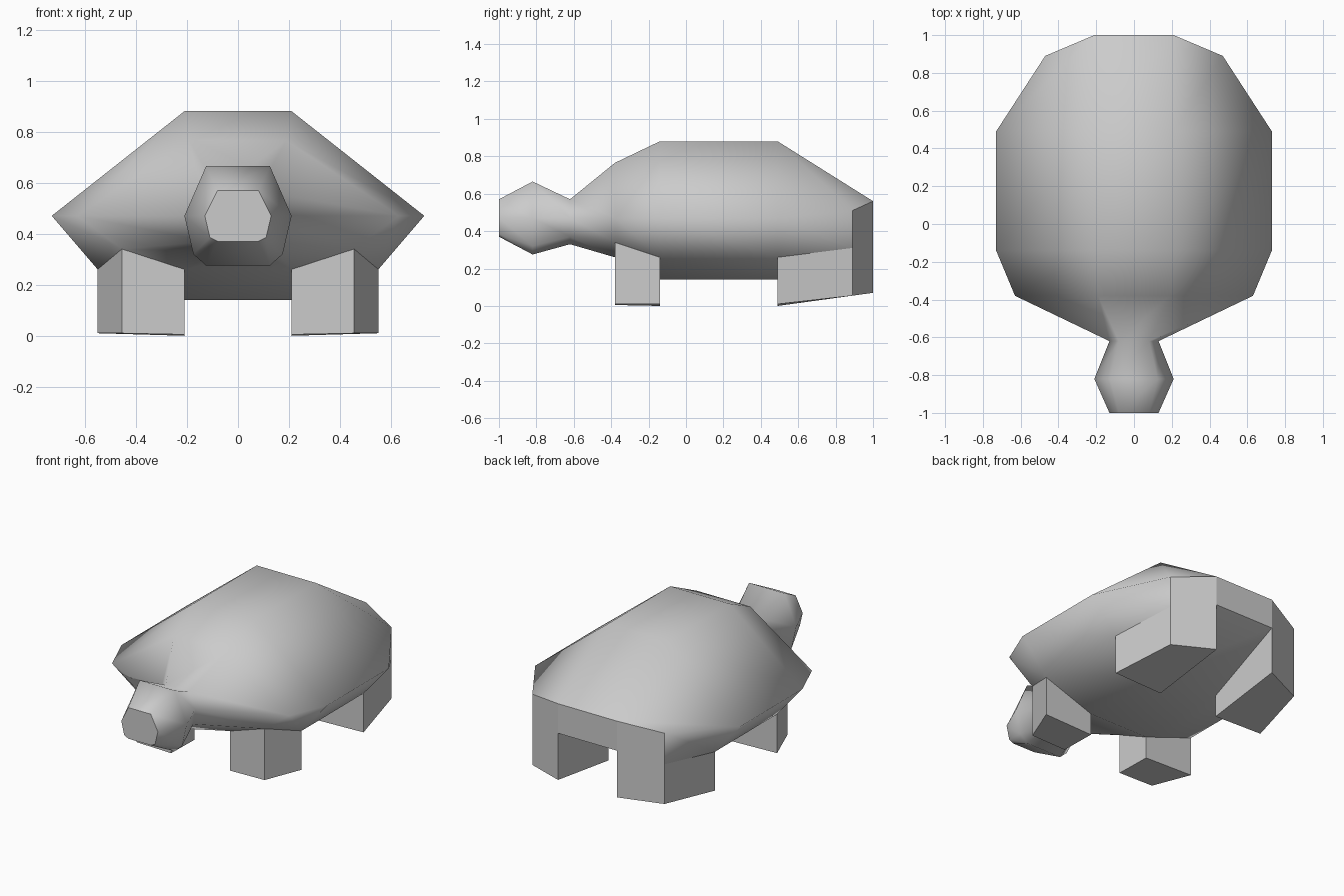
import bpy, bmesh

if "Cube" in bpy.data.objects:
    bpy.data.objects.remove(bpy.data.objects["Cube"])


def finish(bm, name):
    bmesh.ops.recalc_face_normals(bm, faces=bm.faces)
    me = bpy.data.meshes.new(name)
    bm.to_mesh(me)
    bm.free()
    ob = bpy.data.objects.new(name, me)
    bpy.context.collection.objects.link(ob)
    return ob


# Half cross-sections from nose to tail: top, side, lower flank, belly
half = [
    [(.08, -1, .57), (.13, -1, .47), (.11, -1, .385), (.08, -1, .37)],
    [(.125, -.82, .665), (.21, -.82, .47), (.175, -.82, .32), (.125, -.82, .275)],
    [(.08, -.62, .57), (.13, -.62, .47), (.115, -.62, .37), (.08, -.62, .33)],
    [(.19, -.38, .765), (.63, -.38, .47), (.455, -.38, .34), (.21, -.38, .26)],
    [(.21, -.14, .88), (.73, -.14, .47), (.55, -.14, .26), (.21, -.14, .14)],
    [(.21, .49, .88), (.73, .49, .47), (.55, .49, .26), (.21, .49, .14)],
    [(.21, 1, .56), (.47, .89, .51), (.47, .89, .31), (.21, 1, .37)],
]

# Head, neck and shell as one lofted skin, open where the legs join
bm = bmesh.new()
rings = []
for h in half:
    right = [bm.verts.new(p) for p in h]
    left = [bm.verts.new((-x, y, z)) for x, y, z in reversed(h)]
    rings.append(right + left)
for i, (a, b) in enumerate(zip(rings, rings[1:])):
    for j in range(8):
        if i in (3, 5) and j in (2, 4):
            continue
        k = (j + 1) % 8
        f = bm.faces.new((a[j], a[k], b[k], b[j]))
        f.smooth = True
# Flat end caps
for r in (rings[0], rings[-1]):
    for idx in ((0, 1, 2, 3), (0, 3, 4, 7), (4, 5, 6, 7)):
        bm.faces.new([r[i] for i in idx])
finish(bm, "shell_and_head")


# Legs dropped straight down from the belly corners
def leg(name, i, foot_z, side):
    a, b = half[i], half[i + 1]
    top = [a[3], a[2], b[2], b[3]]
    bm = bmesh.new()
    up = [bm.verts.new((side * x, y, z)) for x, y, z in top]
    dn = [bm.verts.new((side * p[0], p[1], z)) for p, z in zip(top, foot_z)]
    for j in range(4):
        k = (j + 1) % 4
        bm.faces.new((up[j], up[k], dn[k], dn[j]))
    bm.faces.new(dn)
    finish(bm, name)


for side, label in ((1, "right"), (-1, "left")):
    leg("front_leg_" + label, 3, (.005, .01, .01, 0), side)
    leg("back_leg_" + label, 5, (0, .01, .055, .07), side)
